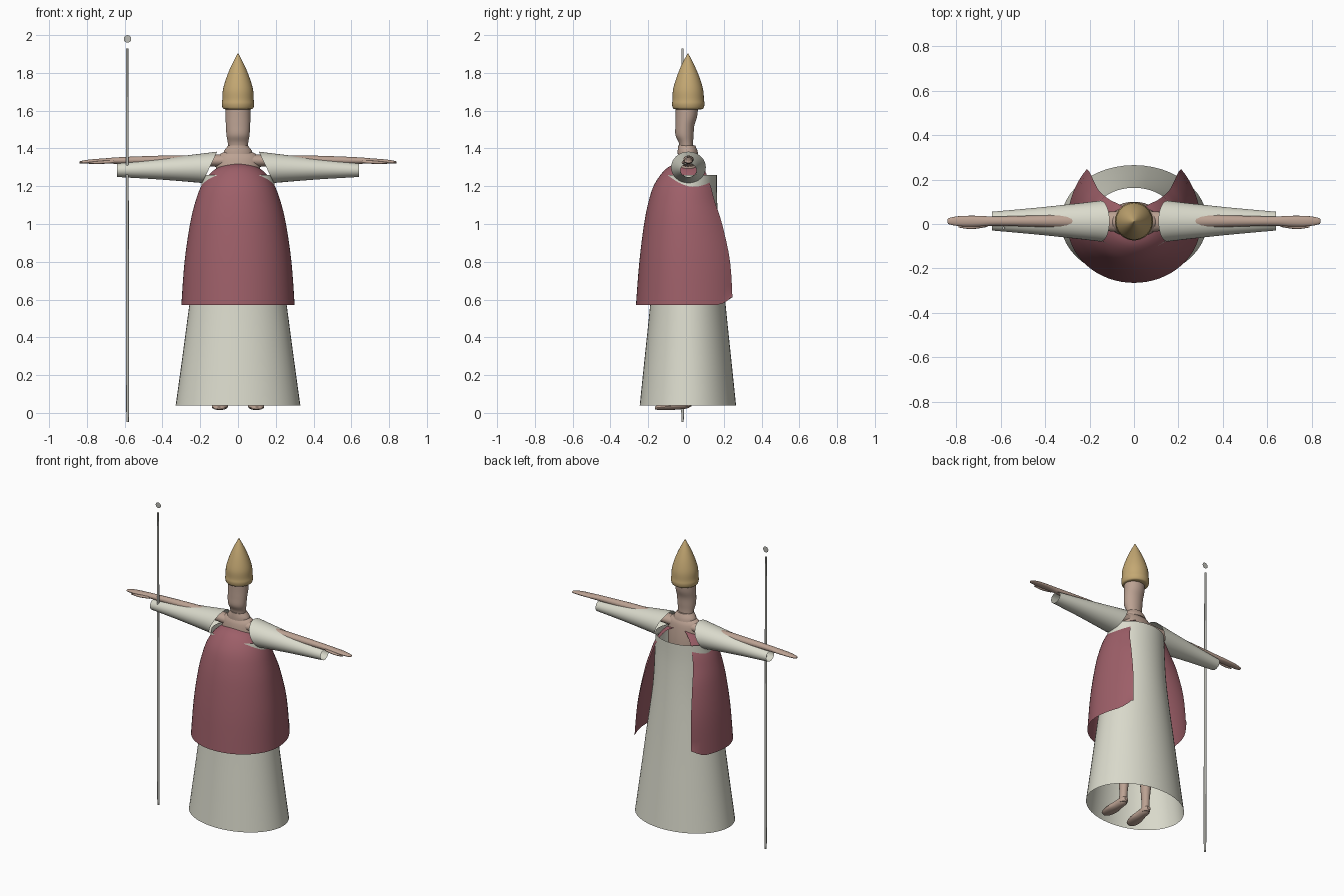
import bpy, math
from mathutils import Vector


def material(name, rgb):
    m = bpy.data.materials.new(name)
    m.diffuse_color = (*rgb, 1)
    return m


CREAM = material("cream cloth", (0.70, 0.70, 0.60))
RED = material("dusty red cloth", (0.34, 0.115, 0.14))
GOLD = material("gold", (0.55, 0.39, 0.17))
SKIN = material("skin", (0.50, 0.36, 0.29))
METAL = material("grey metal", (0.50, 0.50, 0.46))


def make(name, verts, faces, mat, angle=40):
    me = bpy.data.meshes.new(name)
    me.from_pydata(verts, [], faces)
    me.materials.append(mat)
    ob = bpy.data.objects.new(name, me)
    bpy.context.collection.objects.link(ob)
    bpy.ops.object.select_all(action='DESELECT')
    bpy.context.view_layer.objects.active = ob
    ob.select_set(True)
    bpy.ops.object.shade_smooth_by_angle(angle=math.radians(angle))
    return ob


def interp(rows, steps):
    """Smooth a short list of profile rows with a Catmull-Rom spline."""
    out = []
    for i in range(len(rows) - 1):
        p = [rows[max(0, min(len(rows) - 1, i + k))] for k in (-1, 0, 1, 2)]
        for s in range(steps):
            t = s / steps
            out.append([0.5 * (2 * b + (c - a) * t + (2*a - 5*b + 4*c - d) * t*t
                               + (3*b - a - 3*c + d) * t**3) for a, b, c, d in zip(*p)])
    return out + [list(rows[-1])]


def loft(name, rows, mat, axis='z', n=32, steps=4, cap=True, shear=0.0):
    """Skin ellipses. z rows: z, x, y, rx, ry. x rows: x, y, z, ry, rz. y rows: y, x, z, rx, rz."""
    rows = interp(rows, steps)
    verts, faces = [], []
    for k, (h, a, b, ra, rb) in enumerate(rows):
        for i in range(n):
            t = 2 * math.pi * i / n
            u, v = a + ra * math.cos(t), b + rb * math.sin(t)
            if axis == 'z':
                verts.append((u, v, h))
            elif axis == 'x':
                # slanted inner end fades out along the length
                w = shear * (1 - k / (len(rows) - 1))
                verts.append((h + w * (1 - math.sin(t)), u, v))
            else:
                verts.append((u, h, v))
    for k in range(len(rows) - 1):
        for i in range(n):
            j = (i + 1) % n
            q = (k*n + i, k*n + j, (k+1)*n + j, (k+1)*n + i)
            faces.append(q[::-1] if axis == 'y' else q)
    if cap:
        first, last = tuple(range(n)), tuple(range((len(rows)-1)*n, len(rows)*n))
        faces += [first, last[::-1]] if axis == 'y' else [first[::-1], last]
    return make(name, verts, faces, mat)


def mirrored(ob, name):
    """Copy a part to the other side of the body."""
    me = ob.data.copy()
    for v in me.vertices:
        v.co.x = -v.co.x
    me.flip_normals()
    other = bpy.data.objects.new(name, me)
    bpy.context.collection.objects.link(other)


# Long open robe
loft("robe", [(0.04, 0, 0.01, 0.33, 0.255), (0.30, 0, 0.01, 0.294, 0.228),
              (0.57, 0, 0.01, 0.258, 0.200), (0.90, 0, 0.01, 0.212, 0.170),
              (1.12, 0, 0.01, 0.20, 0.155), (1.26, 0, 0.02, 0.19, 0.143)],
     CREAM, n=48, cap=False)

# Cape: wraps the front and sides, open at the back; rows are z, rx, front ry, back ry
cape = interp([(0.57, 0.30, 0.265, 0.35), (0.80, 0.283, 0.247, 0.33),
               (1.00, 0.254, 0.222, 0.27), (1.12, 0.225, 0.198, 0.215),
               (1.20, 0.195, 0.172, 0.185), (1.26, 0.155, 0.135, 0.155),
               (1.30, 0.105, 0.095, 0.13), (1.32, 0.05, 0.05, 0.10)], 4)
N = 48
verts, faces = [], []
for z, rx, rf, rb in cape:
    for i in range(N + 1):
        s = 2 * i / N - 1
        t = -math.pi / 2 + s * math.radians(135)
        y = math.sin(t)
        # the lower back corners are rounded off
        lift = 0.05 * max(0, abs(s) - 0.85) ** 2 / 0.0225 if z < 0.572 else 0
        verts.append((rx * math.cos(t), y * (rf if y < 0 else rb), z + lift))
for k in range(len(cape) - 1):
    for i in range(N):
        a = k * (N + 1) + i
        faces.append((a, a + 1, a + N + 2, a + N + 1))
make("cape", verts, faces, RED, 60)

# Sleeves: open tapering tubes with slanted shoulder ends
sleeve = loft("left_sleeve", [(0.11, 0.013, 1.30, 0.092, 0.083),
                              (0.38, 0.013, 1.293, 0.064, 0.057),
                              (0.64, 0.013, 1.285, 0.042, 0.036)],
              CREAM, axis='x', cap=False, shear=0.04)
mirrored(sleeve, "right_sleeve")

# Arms with flat hands
arm = loft("left_arm", [(0.05, 0.01, 1.335, 0.05, 0.036), (0.20, 0.013, 1.335, 0.036, 0.028),
                        (0.40, 0.013, 1.338, 0.027, 0.024), (0.62, 0.013, 1.336, 0.021, 0.018),
                        (0.70, 0.013, 1.334, 0.024, 0.014), (0.78, 0.013, 1.331, 0.023, 0.011),
                        (0.83, 0.013, 1.327, 0.015, 0.007), (0.84, 0.013, 1.326, 0.006, 0.003)],
           SKIN, axis='x', n=20)
mirrored(arm, "right_arm")
thumb = loft("left_thumb", [(0.66, -0.005, 1.33, 0.008, 0.008), (0.73, -0.014, 1.326, 0.009, 0.008),
                            (0.79, -0.012, 1.323, 0.004, 0.004)], SKIN, axis='x', n=12)
mirrored(thumb, "right_thumb")

# Torso and shoulders
loft("torso", [(0.75, 0, 0.01, 0.13, 0.09), (1.00, 0, 0.01, 0.105, 0.075),
               (1.20, 0, 0.01, 0.115, 0.08), (1.33, 0, 0.01, 0.115, 0.065),
               (1.37, 0, 0.01, 0.095, 0.05), (1.385, 0, 0.008, 0.06, 0.04)], SKIN)

# Neck band, neck and head
loft("collar", [(1.37, 0, 0.01, 0.078, 0.055), (1.39, 0, 0.008, 0.072, 0.052),
                (1.415, 0, 0.004, 0.052, 0.045)], SKIN)
loft("head", [(1.38, 0, 0.005, 0.05, 0.036), (1.43, 0, 0.0, 0.054, 0.038),
              (1.47, 0, -0.008, 0.061, 0.048), (1.52, 0, -0.006, 0.064, 0.05),
              (1.57, 0, 0.002, 0.066, 0.057), (1.63, 0, 0.005, 0.066, 0.06)], SKIN)

# Tall pointed hat with a soft brim band
loft("hat", [(1.607, 0, 0.012, 0.066, 0.066), (1.612, 0, 0.012, 0.080, 0.080),
             (1.635, 0, 0.012, 0.086, 0.086), (1.66, 0, 0.012, 0.083, 0.083),
             (1.71, 0, 0.011, 0.080, 0.080), (1.77, 0, 0.011, 0.063, 0.063),
             (1.83, 0, 0.01, 0.039, 0.039), (1.88, 0, 0.01, 0.014, 0.014),
             (1.903, 0, 0.01, 0.002, 0.002)], GOLD)

# Legs and pointed feet
leg = loft("left_leg", [(0.035, 0.09, 0.0, 0.026, 0.028), (0.12, 0.088, 0.005, 0.025, 0.027),
                        (0.35, 0.085, 0.012, 0.043, 0.045), (0.55, 0.08, 0.01, 0.045, 0.047),
                        (0.85, 0.07, 0.01, 0.065, 0.07)], SKIN, n=16)
mirrored(leg, "right_leg")
foot = loft("left_foot", [(-0.165, 0.10, 0.026, 0.012, 0.006), (-0.15, 0.10, 0.028, 0.032, 0.012),
                          (-0.10, 0.096, 0.034, 0.043, 0.019), (-0.04, 0.092, 0.043, 0.034, 0.025),
                          (0.01, 0.09, 0.05, 0.028, 0.025), (0.035, 0.09, 0.055, 0.012, 0.012)],
            SKIN, axis='y', n=16)
mirrored(foot, "right_foot")

# Staff with a flat round finial floating above it
loft("staff", [(0.005, -0.585, -0.018, 0.004, 0.004), (0.02, -0.584, -0.018, 0.008, 0.008),
               (1.0, -0.586, -0.018, 0.008, 0.008), (1.93, -0.587, -0.018, 0.006, 0.006)],
     METAL, n=10, steps=2)
c = Vector((-0.585, -0.018, 1.98))
disc = [c + Vector((0.02 * math.cos(i * math.pi / 6), 0, 0.02 * math.sin(i * math.pi / 6)))
        for i in range(12)]
make("staff_finial", [tuple(v) for v in disc], [tuple(range(12))], METAL)
